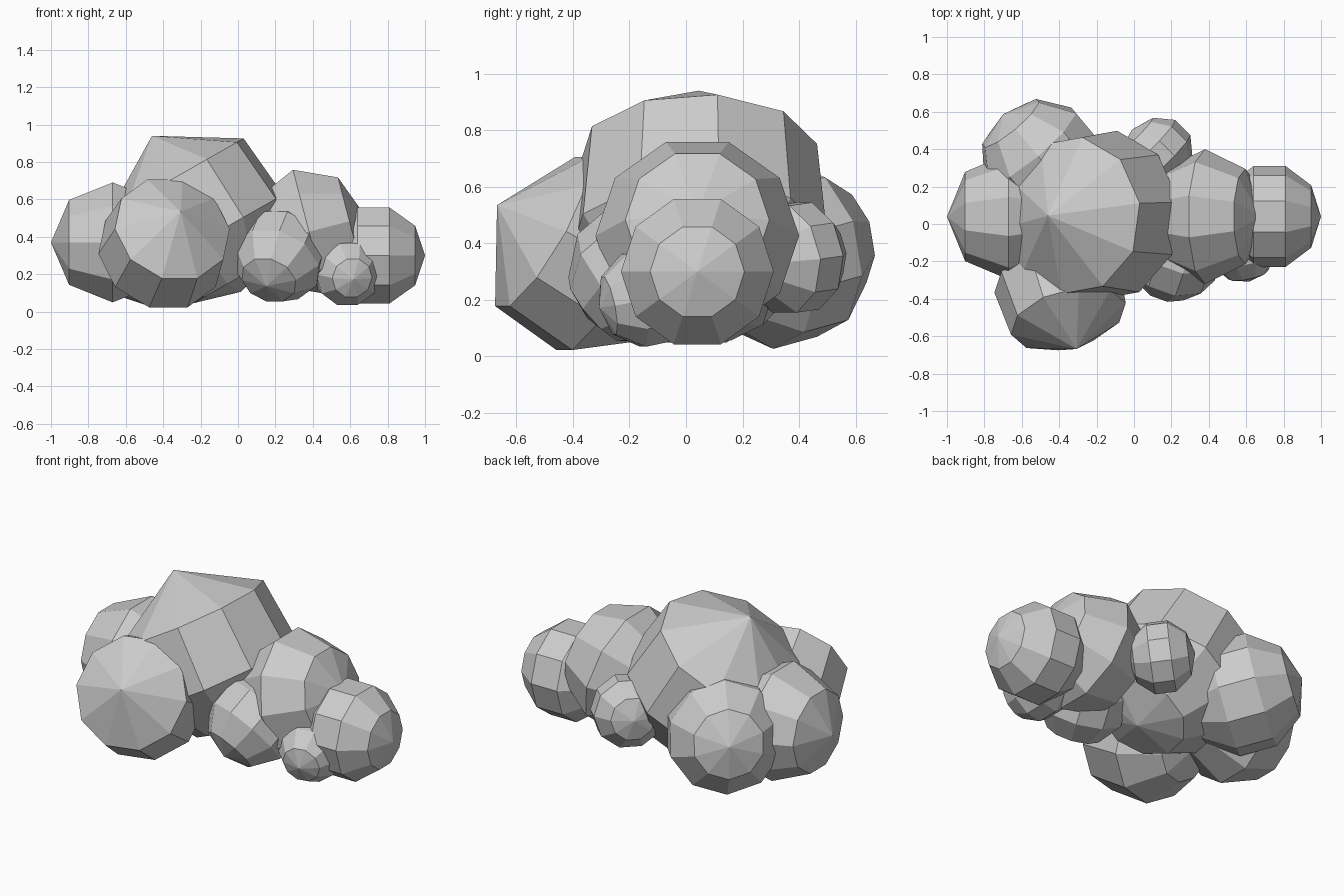
import bpy
from math import sin, cos, pi, radians
from mathutils import Vector

if "Cube" in bpy.data.objects:
    bpy.data.objects.remove(bpy.data.objects["Cube"])

SEGMENTS = 10


def even(rings):
    """Polar angles of evenly spaced rings, in degrees."""
    return [180 * i / rings for i in range(1, rings)]


def puff(name, centre, radius, axis, angles, depth=None, phase=0):
    """Low-poly ball whose pole points along axis, with rings at the given polar angles."""
    depth = depth or radius
    c, n = Vector(centre), Vector(axis).normalized()
    u = n.cross(Vector((0, 0, 1))).normalized()
    v = n.cross(u)
    verts = [c + n * depth]
    for t in map(radians, angles):
        for j in range(SEGMENTS):
            a = 2 * pi * j / SEGMENTS + radians(phase)
            verts.append(c + n * depth * cos(t)
                         + (u * cos(a) + v * sin(a)) * radius * sin(t))
    verts.append(c - n * depth)
    last = len(verts) - 1
    faces = []
    for j in range(SEGMENTS):
        k = (j + 1) % SEGMENTS
        faces.append((0, 1 + j, 1 + k))
        for i in range(len(angles) - 1):
            p = 1 + i * SEGMENTS
            q = p + SEGMENTS
            faces.append((p + j, q + j, q + k, p + k))
        p = 1 + (len(angles) - 1) * SEGMENTS
        faces.append((p + j, last, p + k))
    mesh = bpy.data.meshes.new(name)
    mesh.from_pydata([tuple(p) for p in verts], [], faces)
    mesh.update()
    obj = bpy.data.objects.new(name, mesh)
    bpy.context.collection.objects.link(obj)
    return obj


BROAD = [62, 107, 148]   # wide cap, used by the two largest puffs

# Main row of the cloud, left to right
puff("left_puff", (-0.67, 0.04, 0.37), 0.337, (-1, 0, 0), even(4), 0.33)
puff("main_puff", (-0.222, 0.045, 0.523), 0.48, (-0.495, 0, 0.869), BROAD, phase=-9)
puff("middle_puff", (0.38, 0.04, 0.427), 0.36, (0.968, 0, 0.252), even(4), 0.315)
puff("right_puff", (0.725, 0.04, 0.30), 0.284, (1, 0, 0), even(5), 0.275)

# Front puffs
puff("front_left_puff", (-0.39, -0.365, 0.36), 0.36, (0.23, -0.84, 0.485), BROAD)
puff("front_middle_puff", (0.22, -0.16, 0.30), 0.26, (-0.25, -0.7, -0.6), even(5))
puff("front_right_puff", (0.58, -0.13, 0.21), 0.185, (0.2, -0.95, -0.2), even(5))

# Back puffs
puff("back_left_puff", (-0.49, 0.335, 0.36), 0.335, (-0.6, 0.72, 0.2), even(5), phase=18)
puff("back_middle_puff", (0.12, 0.375, 0.35), 0.21, (-0.7, 0.7, 0.1), even(5), 0.185)
